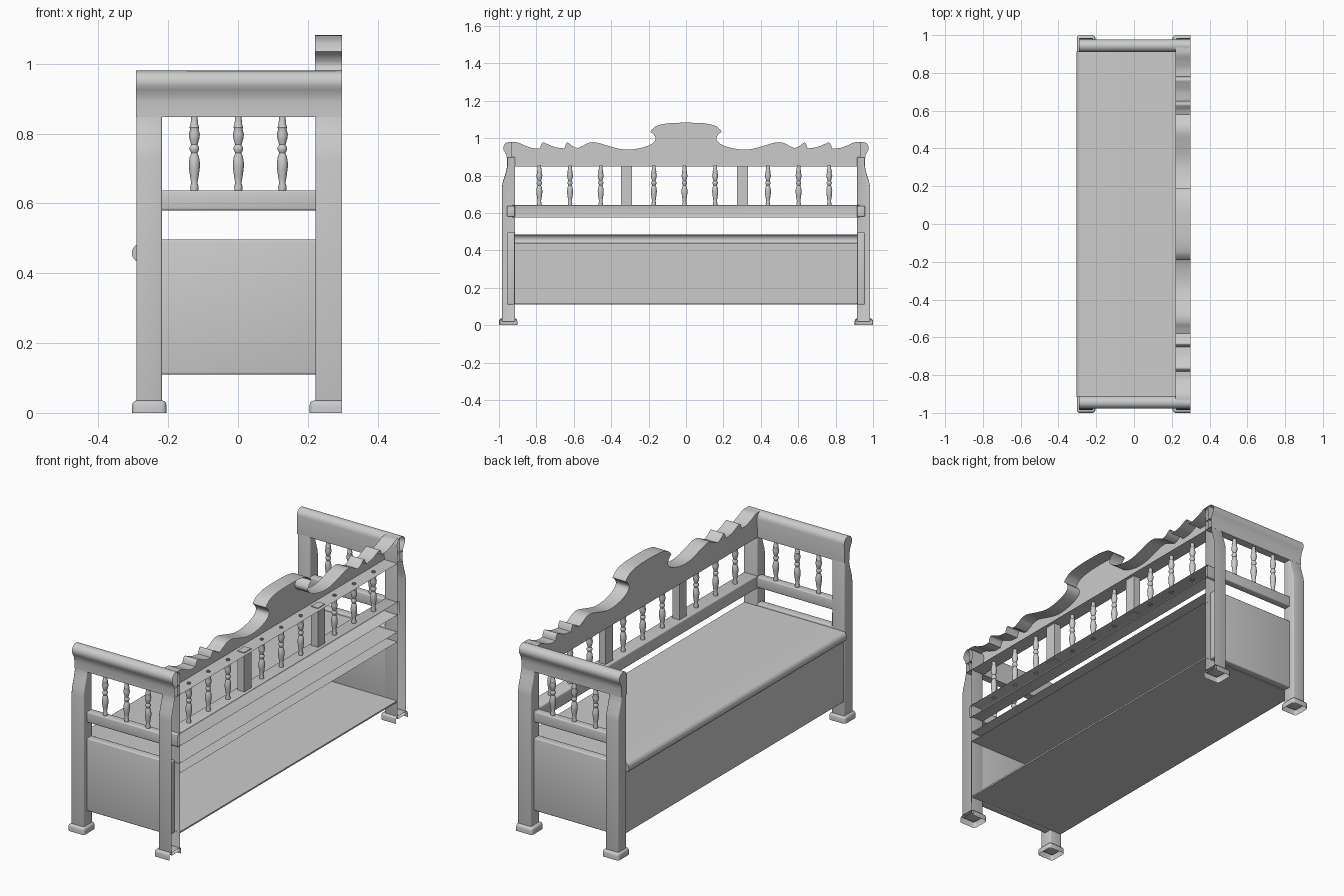
import bpy, bmesh, math
from mathutils import Vector

if "Cube" in bpy.data.objects:
    bpy.data.objects.remove(bpy.data.objects["Cube"])

BACK = 0.298   # the model is an open shell behind this plane


def finish(name, bm, cut_back=False, cut_floor=False, mirror=False):
    """Trim the open sides, make the object, shade it, mirror it across y."""
    def trim(co, no):
        bmesh.ops.bisect_plane(bm, geom=bm.verts[:] + bm.edges[:] + bm.faces[:],
                               plane_co=co, plane_no=no, clear_outer=True)
    bmesh.ops.recalc_face_normals(bm, faces=bm.faces[:])
    if cut_back:
        trim((BACK, 0, 0), (1, 0, 0))
    if cut_floor:
        trim((0, 0, 0), (0, 0, -1))
    me = bpy.data.meshes.new(name)
    bm.to_mesh(me)
    bm.free()
    ob = bpy.data.objects.new(name, me)
    bpy.context.collection.objects.link(ob)
    bpy.ops.object.select_all(action='DESELECT')
    ob.select_set(True)
    bpy.context.view_layer.objects.active = ob
    bpy.ops.object.shade_smooth_by_angle(angle=math.radians(35))
    if mirror:
        m = ob.modifiers.new("mirror", 'MIRROR')
        m.use_axis = (False, True, False)
        m.use_mirror_merge = False
    return ob


def prism(name, pts, axis, lo, hi, bevel=0.0, **kw):
    """Extrude a (y,z) outline along x or an (x,z) outline along y."""
    bm = bmesh.new()
    vs = [bm.verts.new((lo, a, b) if axis == 'x' else (a, lo, b)) for a, b in pts]
    f = bm.faces.new(vs)
    ext = bmesh.ops.extrude_face_region(bm, geom=[f])
    d = Vector((hi - lo, 0, 0)) if axis == 'x' else Vector((0, hi - lo, 0))
    bmesh.ops.translate(bm, vec=d, verts=[g for g in ext['geom'] if isinstance(g, bmesh.types.BMVert)])
    bmesh.ops.recalc_face_normals(bm, faces=bm.faces[:])
    if bevel:
        es = [e for e in bm.edges if e.calc_face_angle(0) > 0.6]
        bmesh.ops.bevel(bm, geom=es, offset=bevel, segments=3, profile=0.5, affect='EDGES')
    return finish(name, bm, **kw)


def box(name, x, y, z, bevel=0.0, **kw):
    pts = [(y[0], z[0]), (y[1], z[0]), (y[1], z[1]), (y[0], z[1])]
    return prism(name, pts, 'x', x[0], x[1], bevel, **kw)


def smooth_run(p, n=5):
    """Catmull-Rom through the points of one run."""
    q = [p[0]] + p + [p[-1]]
    out = []
    for i in range(1, len(q) - 2):
        a, b, c, d = (Vector(v) for v in q[i - 1:i + 3])
        for k in range(n):
            t = k / n
            v = 0.5 * (2 * b + (c - a) * t + (2 * a - 5 * b + 4 * c - d) * t * t
                       + (3 * b - a - 3 * c + d) * t ** 3)
            out.append((v.x, v.y))
    return out


SPINDLE = [(.011, 0), (.012, .012), (.009, .022), (.012, .04), (.0155, .065), (.016, .08),
           (.013, .098), (.009, .108), (.014, .118), (.014, .124), (.009, .132), (.014, .148),
           (.016, .162), (.012, .176), (.014, .182), (.011, .19), (.009, .213)]


def spindle(name, x, y, z, **kw):
    bm = bmesh.new()
    n, rings = 16, []
    for r, h in SPINDLE:
        rings.append([bm.verts.new((x + r * math.cos(2 * math.pi * i / n),
                                    y + r * math.sin(2 * math.pi * i / n), z + h)) for i in range(n)])
    for a, b in zip(rings, rings[1:]):
        for i in range(n):
            bm.faces.new((a[i], a[(i + 1) % n], b[(i + 1) % n], b[i]))
    return finish(name, bm, **kw)


# Corner posts, narrowing above the arm height
post = [(.913, .02), (.985, .02), (.985, .73), (.981, .76), (.964, .815), (.956, .85), (.956, .90), (.914, .90)]
prism("front_post", post, 'x', -.291, -.217, .006, mirror=True)
prism("back_post", post, 'x', .222, .34, .006, mirror=True, cut_back=True)

# Flared feet, hollow underneath
for nm, x in (("front_foot", (-.303, -.205)), ("back_foot", (.205, .36))):
    box(nm, x, (.902, 1.0), (-.05, .036), .014, mirror=True, cut_back=True, cut_floor=True)

# End top rails with a rolled upper edge
roll = [(.944 + .033 * math.cos(a), .947 + .033 * math.sin(a))
        for a in [math.radians(-40 + 22 * i) for i in range(11)]]
prism("end_top_rail", [(.914, .848), (.957, .848), (.957, .89), (.961, .91)] + roll,
      'x', -.292, BACK + .05, mirror=True, cut_back=True)

# End lower rails, panels and spindles
box("end_lower_rail", (-.23, .24), (.915, .957), (.58, .637), .006, mirror=True)
box("end_panel", (-.25, .27), (.915, .957), (.11, .496), .006, mirror=True)
for x in (-.125, .001, .127):
    spindle("end_spindle", x, .936, .636, mirror=True)

# Scalloped back crest, runs meet at sharp cusps
runs = [
    [(0, 1.083), (.09, 1.08), (.15, 1.068), (.178, 1.05), (.191, 1.035)],
    [(.191, 1.035), (.172, 1.018), (.163, .995), (.18, .972), (.225, .952), (.29, .94), (.35, .942),
     (.42, .96), (.48, .977), (.52, .975), (.55, .96), (.58, .947)],
    [(.58, .947), (.605, .957), (.632, .976), (.643, .965), (.65, .945)],
    [(.65, .945), (.70, .952), (.74, .968), (.763, .977), (.775, .965), (.78, .946)],
    [(.78, .946), (.82, .947), (.86, .96), (.90, .977), (.935, .979)]]
half = [p for r in runs for p in smooth_run(r)] + [(.935, .979), (.935, .848)]
crest = half + [(-y, z) for y, z in reversed(half[1:])]
prism("back_crest", crest, 'x', .22, .34, cut_back=True)

# Back lower rail, flat uprights and spindles
box("back_lower_rail", (.222, .35), (-.93, .93), (.575, .643), .006, cut_back=True)
for c in (-.318, .302):
    box("back_upright", (.24, .28), (c - .03, c + .03), (.64, .852))
for c in (-.62, -.008, .608):
    for d in (-.164, 0, .164):
        spindle("back_spindle", .26, c + d if abs(c) < .1 else c + d - .006 * (c > 0), .64)

# Seat board with a rounded nose, open at the back
nose = [(-.28 - .024 * math.sin(a), .458 + .026 * math.cos(a))
        for a in [math.pi * i / 10 for i in range(11)]]
prism("seat", nose + [(.34, .432), (.34, .484)], 'y', -.916, .914, cut_back=True)

# Storage box under the seat
box("front_panel", (-.286, -.272), (-.914, .914), (.11, .44))
box("box_floor", (-.28, BACK - .003), (-.914, .914), (.11, .118))
